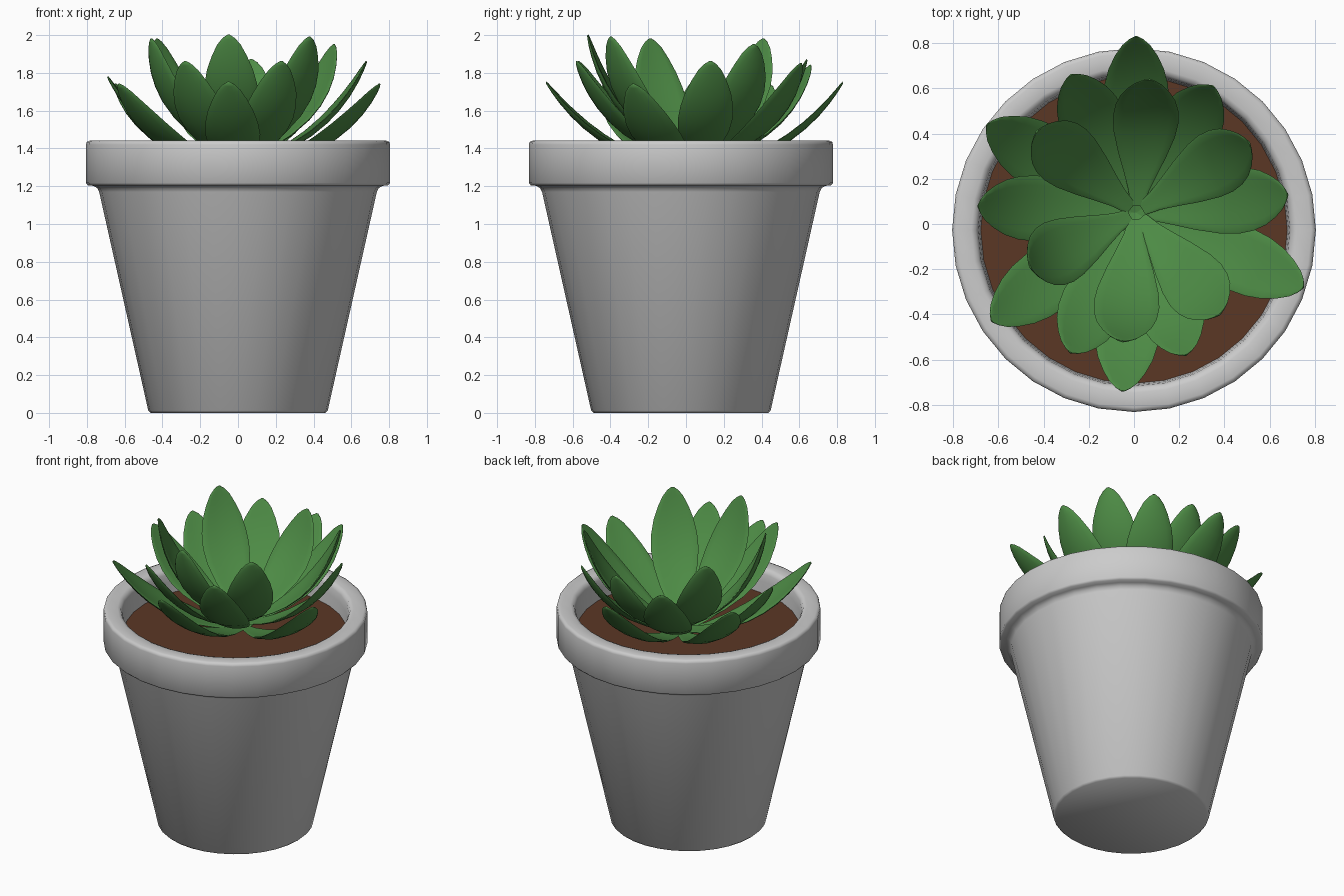
import bpy, bmesh, math
from mathutils import Vector

if "Cube" in bpy.data.objects:
    bpy.data.objects.remove(bpy.data.objects["Cube"])

CY = -0.027   # pot centre in y


def material(name, rgb):
    m = bpy.data.materials.new(name)
    m.diffuse_color = (*rgb, 1)
    m.use_nodes = True
    m.node_tree.nodes["Principled BSDF"].inputs["Base Color"].default_value = m.diffuse_color
    return m


def finish(bm, name, mat=None, angle=80):
    bmesh.ops.recalc_face_normals(bm, faces=bm.faces)
    me = bpy.data.meshes.new(name)
    bm.to_mesh(me)
    bm.free()
    ob = bpy.data.objects.new(name, me)
    bpy.context.collection.objects.link(ob)
    if mat:
        me.materials.append(mat)
    bpy.ops.object.select_all(action='DESELECT')
    ob.select_set(True)
    bpy.context.view_layer.objects.active = ob
    bpy.ops.object.shade_smooth_by_angle(angle=math.radians(angle))
    return ob


def skin(bm, rings):
    """Join closed point rings with quads and cap both ends."""
    loops = [[bm.verts.new(p) for p in ring] for ring in rings]
    n = len(loops[0])
    for a, b in zip(loops, loops[1:]):
        for i in range(n):
            j = (i + 1) % n
            bm.faces.new((a[i], a[j], b[j], b[i]))
    bm.faces.new(loops[0])
    bm.faces.new(loops[-1])


def lathe(name, profile, mat=None, n=32):
    bm = bmesh.new()
    skin(bm, [[(r * math.cos(2 * math.pi * i / n),
                CY + r * math.sin(2 * math.pi * i / n), z) for i in range(n)]
              for r, z in profile])
    return finish(bm, name, mat)


green = material("leaf_green", (0.075, 0.26, 0.06))
brown = material("soil_brown", (0.105, 0.038, 0.018))

# Tapered pot with a thick collar
lathe("pot", [(0.462, 0), (0.475, 0.012), (0.735, 1.17), (0.745, 1.19),
              (0.765, 1.202), (0.795, 1.205), (0.805, 1.217), (0.805, 1.42),
              (0.801, 1.435), (0.785, 1.441), (0.72, 1.441), (0.70, 1.433),
              (0.69, 1.41), (0.684, 1.36), (0.675, 1.24)])

# Soil disc
lathe("soil", [(0.675, 1.25), (0.68, 1.285)], brown)

# Leaf half-width along its length
WIDTH = [(0, .03), (.08, .045), (.18, .073), (.3, .106), (.45, .136), (.57, .146),
         (.68, .14), (.78, .122), (.87, .093), (.94, .062), (.98, .033), (1, .008)]


def leaf(name, tip, base_z, gap, sides=16):
    """Cupped, upward-curving leaf from the rosette centre to the tip."""
    tip = Vector(tip)
    centre = Vector((0.01, 0.05, base_z))
    out = Vector((tip.x - centre.x, tip.y - centre.y, 0)).normalized()
    base = centre + out * gap
    side = Vector((0, 0, 1)).cross(out)
    up = (tip - base).normalized().cross(side)
    rings = []
    for u, w in WIDTH:
        mid = base.lerp(tip, u) - up * 0.11 * 4 * u * (1 - u)
        thick = 0.004 + 0.08 * w
        ring = []
        for k in range(sides):
            a = 2 * math.pi * k / sides
            c = math.cos(a)
            ring.append(mid + side * w * c
                        + up * (thick * math.sin(a) + 0.14 * w * c * c))
        rings.append(ring)
    bm = bmesh.new()
    skin(bm, rings)
    finish(bm, name, green, 60)


# Three tiers of leaves: base height, gap at the centre, tips
TIERS = {
    "inner": (1.345, 0.035, [
        (0.51, 0.36, 1.95), (0.38, -0.40, 1.99), (-0.05, -0.52, 2.0),
        (-0.46, -0.19, 1.98), (-0.43, 0.41, 1.98), (0.07, 0.64, 1.87)]),
    "middle": (1.315, 0.0, [
        (0.68, 0.13, 1.86), (0.35, 0.61, 1.85), (-0.28, 0.66, 1.84),
        (-0.69, 0.08, 1.78), (-0.28, -0.57, 1.86), (0.23, -0.58, 1.86)]),
    "outer": (1.285, 0.0, [
        (0.01, 0.83, 1.75), (-0.65, 0.44, 1.74), (0.75, -0.28, 1.74),
        (-0.63, -0.43, 1.74), (-0.05, -0.74, 1.75)]),
}
for tier, (z, gap, tips) in TIERS.items():
    for i, tip in enumerate(tips):
        leaf(f"{tier}_leaf_{i + 1}", tip, z, gap)
